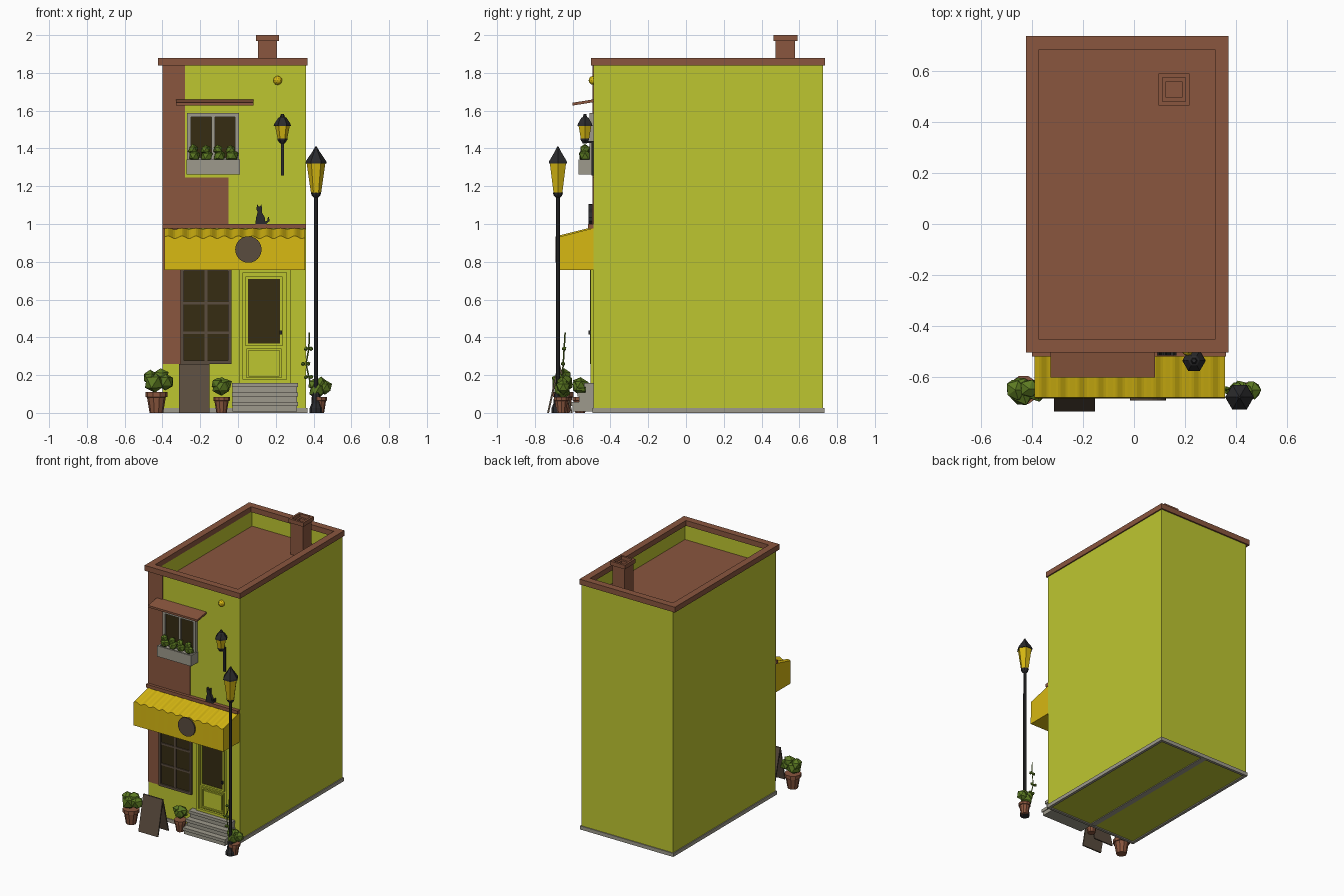
import bpy, bmesh, math, random
from mathutils import Vector

if "Cube" in bpy.data.objects:
    bpy.data.objects.remove(bpy.data.objects["Cube"])

random.seed(4)


def material(name, srgb):
    m = bpy.data.materials.new(name)
    lin = [((c / 255 + 0.055) / 1.055) ** 2.4 if c > 10 else c / 3295 for c in srgb]
    m.diffuse_color = (*lin, 1)
    m.use_nodes = True
    m.node_tree.nodes["Principled BSDF"].inputs["Base Color"].default_value = m.diffuse_color
    return m


WALL = material("wall_lime", (190, 198, 48))
BROWN = material("brick_brown", (138, 86, 62))
YELLOW = material("awning_yellow", (215, 184, 18))
GREY = material("stone_grey", (158, 154, 140))
BLACK = material("iron_black", (42, 42, 44))
GLASS = material("dark_glass", (54, 44, 18))
LEAF = material("leaf_green", (92, 122, 34))
BOARD = material("board_brown", (90, 76, 62))


def finish(name, bm, *mats):
    bmesh.ops.recalc_face_normals(bm, faces=bm.faces)
    me = bpy.data.meshes.new(name)
    bm.to_mesh(me)
    bm.free()
    for m in mats:
        me.materials.append(m)
    ob = bpy.data.objects.new(name, me)
    bpy.context.collection.objects.link(ob)
    return ob


def add_box(bm, x0, x1, y0, y1, z0, z1):
    vs = bmesh.ops.create_cube(bm, size=1)["verts"]
    for v in vs:
        v.co = Vector((x0 + (v.co.x + .5) * (x1 - x0), y0 + (v.co.y + .5) * (y1 - y0),
                       z0 + (v.co.z + .5) * (z1 - z0)))


def boxes(name, mat, *dims):
    bm = bmesh.new()
    for d in dims:
        add_box(bm, *d)
    return finish(name, bm, mat)


def frame(x0, x1, z0, z1, w, y0, y1):
    """Four bars standing in the facade plane."""
    return [(x0, x0 + w, y0, y1, z0, z1), (x1 - w, x1, y0, y1, z0, z1),
            (x0 + w, x1 - w, y0, y1, z0, z0 + w), (x0 + w, x1 - w, y0, y1, z1 - w, z1)]


def ring(x0, x1, y0, y1, w, z0, z1):
    """Four bars lying flat."""
    return [(x0, x0 + w, y0, y1, z0, z1), (x1 - w, x1, y0, y1, z0, z1),
            (x0 + w, x1 - w, y0, y0 + w, z0, z1), (x0 + w, x1 - w, y1 - w, y1, z0, z1)]


def lathe(name, mat, x, y, profile, sides):
    bm = bmesh.new()
    rows = [[bm.verts.new((x + r * math.cos(2 * math.pi * i / sides),
                           y + r * math.sin(2 * math.pi * i / sides), z))
             for i in range(sides)] for r, z in profile]
    for a, b in zip(rows, rows[1:]):
        for i in range(sides):
            j = (i + 1) % sides
            bm.faces.new((a[i], a[j], b[j], b[i]))
    bm.faces.new(rows[0])
    bm.faces.new(rows[-1])
    return finish(name, bm, mat)


def extrude_x(name, mat, x0, x1, yz):
    bm = bmesh.new()
    f = bm.faces.new([bm.verts.new((x0, y, z)) for y, z in yz])
    new = bmesh.ops.extrude_face_region(bm, geom=[f])["geom"]
    bmesh.ops.translate(bm, vec=(x1 - x0, 0, 0),
                        verts=[v for v in new if isinstance(v, bmesh.types.BMVert)])
    return finish(name, bm, mat)


def foliage(name, clumps):
    bm = bmesh.new()
    for x, y, z, r in clumps:
        vs = bmesh.ops.create_icosphere(bm, subdivisions=1, radius=r)["verts"]
        for v in vs:
            v.co = v.co * random.uniform(.85, 1.12) + Vector((x, y, z))
    return finish(name, bm, LEAF)


def tube(name, mat, pts, r):
    cu = bpy.data.curves.new(name, "CURVE")
    cu.dimensions = "3D"
    cu.bevel_depth, cu.bevel_resolution, cu.use_fill_caps = r, 0, True
    s = cu.splines.new("POLY")
    s.points.add(len(pts) - 1)
    for p, co in zip(s.points, pts):
        p.co = (*co, 1)
    cu.materials.append(mat)
    bpy.context.collection.objects.link(bpy.data.objects.new(name, cu))


# Main block with sunken brown roof
bm = bmesh.new()
add_box(bm, -.4, .36, -.49, .725, .008, 1.845)
bm.faces.ensure_lookup_table()
top = max(bm.faces, key=lambda f: f.calc_center_median().z)
bmesh.ops.inset_region(bm, faces=[top], thickness=.04)
low = bmesh.ops.extrude_face_region(bm, geom=[top])["geom"]
bmesh.ops.delete(bm, geom=[top], context="FACES_ONLY")
for g in low:
    if isinstance(g, bmesh.types.BMVert):
        g.co.z = 1.73
    if isinstance(g, bmesh.types.BMFace):
        g.material_index = 1
finish("building", bm, WALL, BROWN)
boxes("plinth", GREY, *ring(-.407, .367, -.496, .732, .02, 0, .027))
boxes("floor_strip", GREY, (-.05, -.01, -.48, .72, .003, .009))
boxes("cornice", BROWN, *ring(-.423, .369, -.504, .736, .052, 1.84, 1.88))
boxes("facade_brick", BROWN, (-.4, -.28, -.496, -.489, .26, 1.845),
      (-.28, -.05, -.496, -.489, .99, 1.245))

# Chimney
boxes("chimney", BROWN, *ring(.105, .207, .475, .578, .02, 1.72, 1.975), (.11, .2, .48, .57, 1.72, 1.9))
boxes("chimney_cap", BROWN, *ring(.095, .217, .464, .59, .016, 1.97, 2.0))

# Shop awning with rippled cloth
bm = bmesh.new()
rows, n = [], 80
for i in range(n + 1):
    x, w = -.39 + .746 * i / n, .007 * math.sin(i / n * 20 * math.pi)
    rows.append([bm.verts.new((x, y, z)) for y, z in
                 ((-.49, .978 + w), (-.68, .93 + w), (-.683, .757), (-.49, .757))])
for a, b in zip(rows, rows[1:]):
    for k in range(4):
        bm.faces.new((a[k], a[(k + 1) % 4], b[(k + 1) % 4], b[k]))
bm.faces.new(rows[0])
bm.faces.new(rows[-1])
finish("shop_awning", bm, YELLOW)
boxes("awning_ledge", BROWN, (-.4, .36, -.518, -.489, .975, 1.0))
badge = lathe("round_sign", BOARD, 0, 0, [(.07, -.005), (.07, .005)], 24)
badge.rotation_euler = (math.pi / 2, 0, 0)
badge.location = (.055, -.686, .865)

# Shop window
boxes("shop_glass", GLASS, (-.3, -.04, -.498, -.489, .265, .76))
boxes("shop_window_frame", BOARD, *frame(-.305, -.035, .26, .77, .018, -.508, -.489),
      (-.177, -.161, -.505, -.489, .27, .76),
      *[(-.29, -.05, -.505, -.489, z - .007, z + .007) for z in (.425, .58)])

# Door
boxes("door_trim", WALL, *frame(.005, .278, .155, .765, .022, -.506, -.489),
      *frame(.04, .235, .355, .722, .013, -.502, -.489),
      *frame(.045, .23, .185, .34, .01, -.5, -.489))
boxes("door_panel", WALL, (.062, .213, -.497, -.489, .207, .318))
boxes("door_glass", GLASS, (.053, .222, -.497, -.489, .368, .709))
boxes("door_handle", BLACK, (.221, .233, -.515, -.489, .415, .435))

# Entrance steps
for i in range(3):
    boxes(f"step_{i + 1}", GREY, (-.028, .313, -.602 + .035 * i, -.48, .05 * i + .008, .05 * i + .04),
          (-.033, .318, -.61 + .035 * i, -.48, .05 * i + .036, .05 * i + .058))

# Upper window, its hood and flower box
boxes("upper_glass", GLASS, (-.26, 0, -.498, -.489, 1.34, 1.58))
boxes("upper_window_frame", GREY, *frame(-.27, .006, 1.33, 1.588, .022, -.512, -.489),
      (-.14, -.122, -.508, -.489, 1.34, 1.58))
extrude_x("window_hood", BROWN, -.327, .082,
          [(-.489, 1.645), (-.489, 1.66), (-.6, 1.642), (-.6, 1.627)])
boxes("flower_box", GREY, *ring(-.272, .01, -.57, -.489, .012, 1.262, 1.342),
      (-.265, 0, -.565, -.489, 1.262, 1.325))
foliage("flower_box_plants", [(-.23 + .066 * i + dx, -.535, z, r) for i in range(4)
                              for dx, z, r in ((0, 1.36, .034), (-.008, 1.395, .027))])

# Ball ornament
bm = bmesh.new()
bmesh.ops.create_icosphere(bm, subdivisions=2, radius=.024)
finish("wall_ball", bm, YELLOW).location = (.21, -.492, 1.76)

# Wall lantern on a bracket
boxes("lantern_bracket", BLACK, (.227, .243, -.5, -.485, 1.257, 1.44),
      (.23, .24, -.54, -.485, 1.428, 1.44))
X, Y = .235, -.535
lathe("lantern_base", BLACK, X, Y, [(.012, 1.425), (.026, 1.445), (.026, 1.453)], 6)
lathe("lantern_light", YELLOW, X, Y, [(.025, 1.45), (.04, 1.525)], 6)
lathe("lantern_roof", BLACK, X, Y, [(.046, 1.52), (.042, 1.532), (.022, 1.562), (.013, 1.567), (.008, 1.582)], 6)

# Street lamp
X, Y = .413, -.678
lathe("lamp_post", BLACK, X, Y, [(.034, 0), (.034, .025), (.024, .05), (.02, .1), (.0115, .12),
                                 (.0105, 1.14), (.022, 1.15), (.028, 1.168)], 8)
lathe("lamp_light", YELLOW, X, Y, [(.027, 1.165), (.05, 1.325)], 6)
lathe("lamp_roof", BLACK, X, Y, [(.056, 1.32), (.054, 1.332), (.018, 1.385), (.004, 1.41)], 6)

# Cat silhouette, sitting on the ledge
bm = bmesh.new()
outline = [(.092, 1.0), (.15, 1.0), (.166, 1.015), (.165, 1.036), (.158, 1.036), (.155, 1.018), (.143, 1.014),
           (.142, 1.035), (.127, 1.06), (.128, 1.08), (.124, 1.104), (.116, 1.092),
           (.109, 1.092), (.101, 1.106), (.098, 1.078), (.104, 1.062), (.096, 1.035)]
f = bm.faces.new([bm.verts.new((x, -.515, z)) for x, z in outline])
new = bmesh.ops.extrude_face_region(bm, geom=[f])["geom"]
bmesh.ops.translate(bm, vec=(0, .02, 0), verts=[v for v in new if isinstance(v, bmesh.types.BMVert)])
finish("cat", bm, BLACK)

# Folding pavement board
for name, foot in (("board_front", -.735), ("board_back", -.61)):
    extrude_x(name, BOARD, -.313, -.152,
              [(foot, 0), (foot + .01, 0), (-.668, .26), (-.678, .26)])

# Potted plants
for name, x, y, h, r in (("left", -.432, -.65, .11, .058), ("middle", -.087, -.56, .085, .044),
                         ("right", .43, -.66, .085, .042)):
    lathe(f"{name}_pot", BROWN, x, y, [(r * .62, 0), (r * .86, h * .75), (r, h * .76), (r, h)], 10)
foliage("left_plant", [(-.44, -.65, .16, .062), (-.41, -.645, .195, .042),
                       (-.385, -.65, .165, .05), (-.465, -.65, .185, .042)])
foliage("middle_plant", [(-.087, -.56, .14, .05), (-.105, -.565, .155, .035), (-.068, -.555, .15, .036)])
foliage("right_plant", [(.42, -.655, .12, .045), (.46, -.65, .135, .04),
                        (.4, -.65, .15, .035), (.44, -.655, .16, .03)])

# Climbing stem with small leaves
stem = [(.4, -.655, .1), (.375, -.655, .19), (.36, -.65, .26), (.375, -.645, .34), (.378, -.64, .425)]
tube("climbing_stem", LEAF, stem, .004)
foliage("stem_leaves", [(x + dx, y, z, .012) for x, y, z in stem[1:4] for dx in (-.015, .012)])
